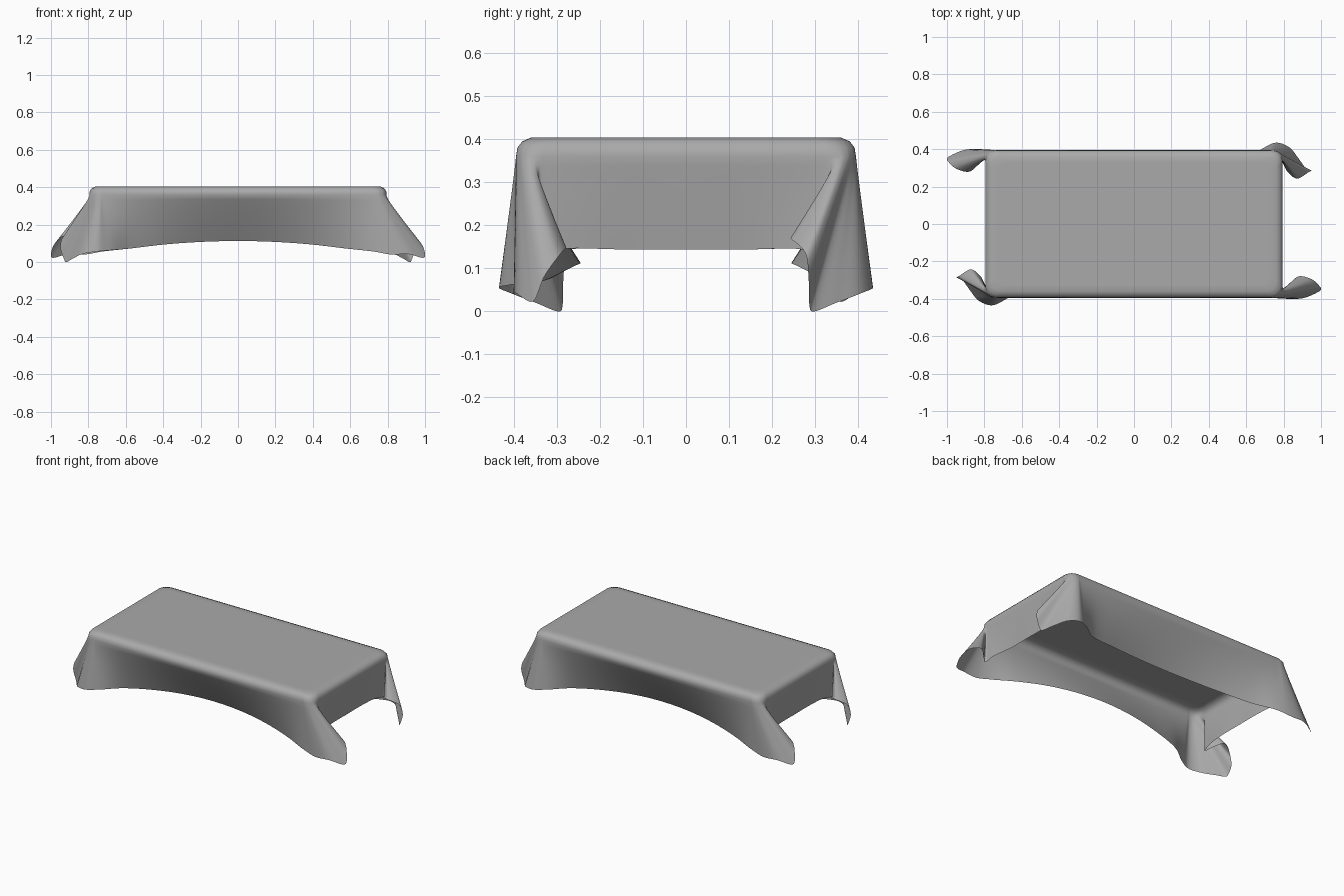
import bpy
import bmesh
import math
from mathutils import Vector

cube = bpy.data.objects.get("Cube")
if cube:
    bpy.data.objects.remove(cube, do_unlink=True)

HX, HY, TOP, SHOULDER = 0.795, 0.395, 0.404, 0.36


def key(sx, sy, hem):
    """Shoulder point and hem point of one hanging thread."""
    return Vector((sx, sy, SHOULDER, *hem))


def long_side(xs, side):
    """Side panel whose hem sways in under the table at mid length."""
    return [key(x, side * HY, (x, side * (0.245 + 0.25 * x * x), 0.112 - 0.12 * x * x)) for x in xs]


def corner(hems, side):
    """Gather the threads of a draped corner around the table corner."""
    a, b, c = Vector((0.72, HY)), Vector((HX + 0.005, HY + 0.005)), Vector((HX, 0.32))
    keys = []
    for i, (x, y, z) in enumerate(hems):
        t = i / (len(hems) - 1)
        s = a.lerp(b, t).lerp(b.lerp(c, t), t)
        keys.append(key(s.x, side * s.y, (x, side * y, z)))
    return keys


# Hem of each corner fold, from the long side round the tip to the end panel
straight_fold = [(0.73, 0.385, 0.055), (0.82, 0.4, 0.04), (0.91, 0.395, 0.042), (0.99, 0.36, 0.022),
                 (1.0, 0.35, 0.03), (0.99, 0.33, 0.08), (0.95, 0.295, 0.13), (0.88, 0.28, 0.15),
                 (0.83, 0.32, 0.14), (0.79, 0.355, 0.13), (0.78, 0.3, 0.144)]
curled_fold = [(0.69, 0.405, 0.062), (0.76, 0.435, 0.055), (0.83, 0.41, 0.043), (0.88, 0.35, 0.02),
               (0.922, 0.292, 0.0), (0.93, 0.287, 0.015), (0.95, 0.285, 0.08), (0.935, 0.278, 0.135),
               (0.87, 0.243, 0.17), (0.82, 0.28, 0.15), (0.79, 0.33, 0.13), (0.78, 0.27, 0.144)]

half = long_side([0, 0.2, 0.4, 0.58], -1)
half += corner(straight_fold, -1)
half += [key(HX, y, (0.765, y, 0.144)) for y in (-0.15, 0, 0.15)]
half += corner(curled_fold, 1)[::-1]
half += long_side([0.58, 0.4, 0.2], 1)
turn = Vector((-1, -1, 1, -1, -1, 1))
keys = half + [Vector([a * b for a, b in zip(k, turn)]) for k in half]


def spline(p, steps):
    """Closed centripetal curve through the keys."""
    out = []
    n = len(p)
    for i in range(n):
        q = [p[(i + j) % n] for j in (-1, 0, 1, 2)]
        t = [0.0]
        for j in range(3):
            t.append(t[-1] + math.sqrt((q[j + 1] - q[j]).length))

        def mix(a, b, ta, tb, u):
            return a * ((tb - u) / (tb - ta)) + b * ((u - ta) / (tb - ta))

        for k in range(steps):
            u = t[1] + (t[2] - t[1]) * k / steps
            a = [mix(q[j], q[j + 1], t[j], t[j + 1], u) for j in range(3)]
            b = [mix(a[j], a[j + 1], t[j], t[j + 2], u) for j in range(2)]
            out.append(mix(b[0], b[1], t[1], t[2], u))
    return out


def thread(k):
    """Points of one thread from the table top down to the hem."""
    s, h = Vector(k[:3]), Vector(k[3:])
    pts = []
    for inset, z in ((0.07, TOP), (0.035, TOP), (0.014, 0.395), (0.003, 0.38)):
        pts.append(Vector((s.x * (1 - inset / HX), s.y * (1 - inset / HY), z)))
    rows = 10
    for r in range(rows + 1):
        v = r / rows
        p = s.lerp(h, v ** 1.05)
        p.z = s.z + (h.z - s.z) * v
        pts.append(p)
    return pts


# Cloth sheet
bm = bmesh.new()
cols = [[bm.verts.new(p) for p in thread(k)] for k in spline(keys, 6)]
for a, b in zip(cols, cols[1:] + cols[:1]):
    for r in range(len(a) - 1):
        bm.faces.new((a[r], a[r + 1], b[r + 1], b[r]))
bm.faces.new([c[0] for c in cols])
bmesh.ops.triangulate(bm, faces=[f for f in bm.faces if len(f.verts) > 4])
for f in bm.faces:
    f.smooth = True
mesh = bpy.data.meshes.new("tablecloth")
bm.to_mesh(mesh)
bm.free()
cloth = bpy.data.objects.new("tablecloth", mesh)
bpy.context.collection.objects.link(cloth)

# Grey fabric
grey = (0.4, 0.4, 0.4, 1)
fabric = bpy.data.materials.new("grey fabric")
fabric.use_nodes = True
fabric.diffuse_color = grey
fabric.node_tree.nodes["Principled BSDF"].inputs["Base Color"].default_value = grey
mesh.materials.append(fabric)
